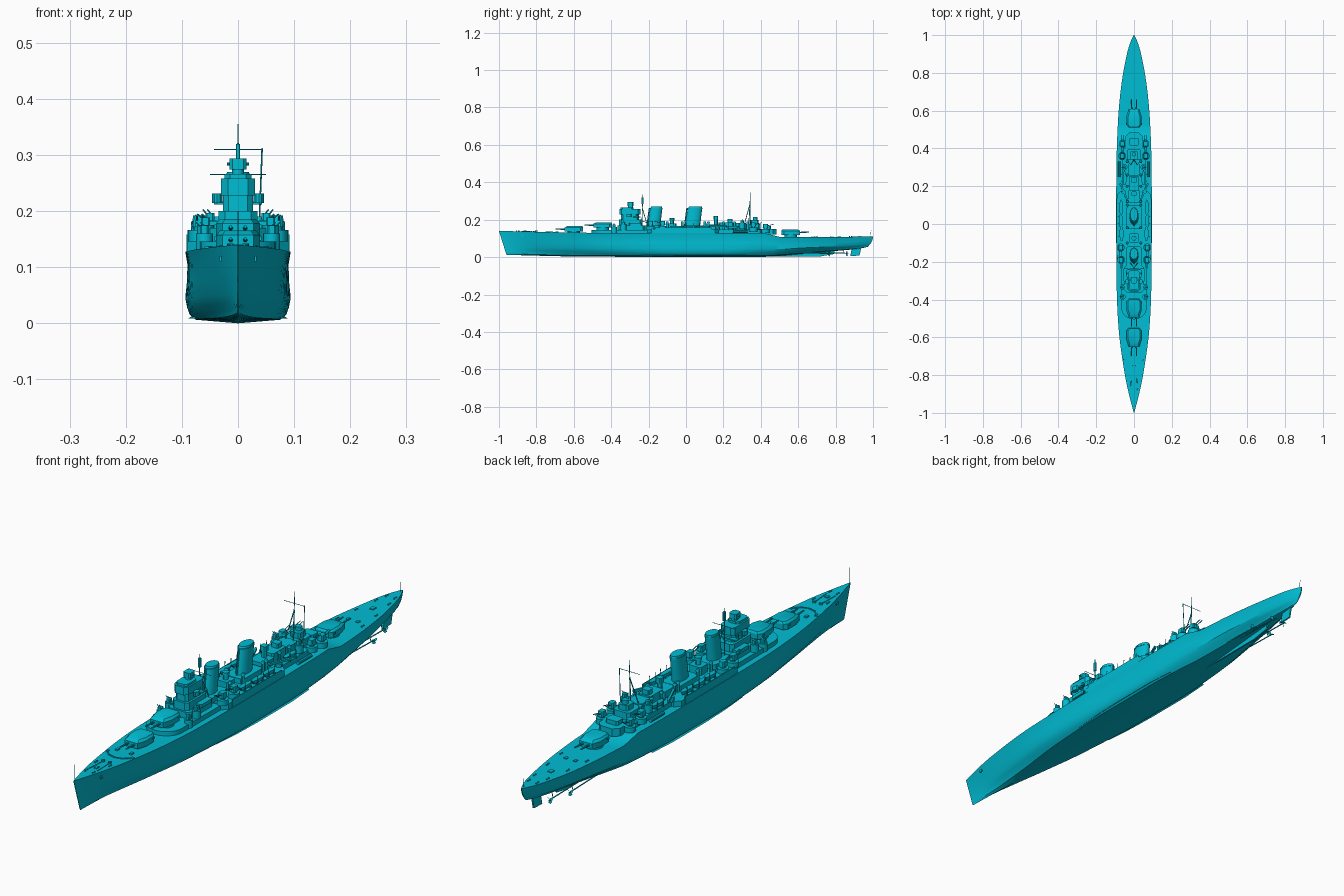
import bpy, bmesh, math
from mathutils import Vector

if "Cube" in bpy.data.objects:
    bpy.data.objects.remove(bpy.data.objects["Cube"])

PAINT = bpy.data.materials.new("cyan_paint")
PAINT.diffuse_color = (0.0, 0.51, 0.66, 1)
PAINT.use_nodes = True
PAINT.node_tree.nodes["Principled BSDF"].inputs["Base Color"].default_value = PAINT.diffuse_color


def make(name, verts, faces):
    me = bpy.data.meshes.new(name)
    me.from_pydata([tuple(v) for v in verts], [], faces)
    bm = bmesh.new()
    bm.from_mesh(me)
    bmesh.ops.recalc_face_normals(bm, faces=bm.faces)
    bm.to_mesh(me)
    bm.free()
    me.materials.append(PAINT)
    ob = bpy.data.objects.new(name, me)
    bpy.context.collection.objects.link(ob)
    return ob


def prism(name, pts, z0, z1, top=1.0, shift=0.0):
    """Extrude a plan outline upward; the top can shrink and slide along y."""
    n = len(pts)
    cx, cy = sum(p[0] for p in pts) / n, sum(p[1] for p in pts) / n
    v = [(x, y, z0) for x, y in pts]
    v += [(cx + (x - cx) * top, cy + (y - cy) * top + shift, z1) for x, y in pts]
    return make(name, v, skin(n))


def skin(n):
    """Faces of a tube with two n-sided ends."""
    return [tuple(range(n)), tuple(range(n, 2 * n))] + [(i, (i + 1) % n, n + (i + 1) % n, n + i) for i in range(n)]


def box(name, x, y, hx, hy, z0, z1, cut=0.0, top=1.0, shift=0.0):
    """Box with optional chamfered plan corners."""
    q = [(hx - cut, -hy), (hx, -hy + cut), (hx, hy - cut), (hx - cut, hy)] if cut else [(hx, -hy), (hx, hy)]
    q += [(-a, b) for a, b in reversed(q)]
    return prism(name, [(x + a, y + b) for a, b in q], z0, z1, top, shift)


def oval(name, x, y, rx, ry, z0, z1, n=24, top=1.0, shift=0.0):
    a = [2 * math.pi * i / n for i in range(n)]
    return prism(name, [(x + rx * math.cos(t), y + ry * math.sin(t)) for t in a], z0, z1, top, shift)


def tube(name, p, q, r, r2=None, n=8):
    p, q = Vector(p), Vector(q)
    d = (q - p).normalized()
    u = d.orthogonal().normalized()
    w = d.cross(u)
    ring = [u * math.cos(2 * math.pi * i / n) + w * math.sin(2 * math.pi * i / n) for i in range(n)]
    return make(name, [p + k * r for k in ring] + [q + k * (r if r2 is None else r2) for k in ring], skin(n))


def interp(keys, y, smooth=True):
    i = max(0, min(len(keys) - 2, sum(k[0] <= y for k in keys) - 1))
    (a, va), (b, vb) = keys[i], keys[i + 1]
    t = (y - a) / (b - a)
    if not smooth or va == vb:
        return va + (vb - va) * t
    slope = lambda j: ((keys[min(j + 1, len(keys) - 1)][1] - keys[max(j - 1, 0)][1])
                       / (keys[min(j + 1, len(keys) - 1)][0] - keys[max(j - 1, 0)][0]))
    h = b - a
    return ((2*t**3 - 3*t*t + 1) * va + (t**3 - 2*t*t + t) * h * slope(i)
            + (3*t*t - 2*t**3) * vb + (t**3 - t*t) * h * slope(i + 1))


# Hull: half-breadths at deck, bulge and bilge, plus keel and deck heights
DECK = [(-1, .001), (-.9, .027), (-.8, .048), (-.6, .077), (-.4, .09), (-.1, .094), (.2, .094),
        (.4, .091), (.6, .081), (.75, .065), (.87, .044), (.95, .024), (1, .002)]
BULGE = [(-1, .001), (-.9, .013), (-.8, .028), (-.6, .06), (-.4, .083), (-.1, .094), (.2, .094),
         (.4, .089), (.6, .073), (.75, .054), (.87, .034), (.95, .018), (1, .002)]
BILGE = [(-1, .001), (-.8, .014), (-.6, .04), (-.4, .067), (-.1, .086), (.2, .086),
         (.4, .073), (.6, .05), (.75, .031), (.87, .018), (1, .001)]
KEEL = [(-1, .012), (-.6, .003), (0, 0), (.45, .002), (.8, .033), (.95, .045), (1, .055)]
SHEER = [(-1, .14), (-.7, .133), (-.4, .128), (.42, .128), (.5, .108), (.8, .107), (1, .111)]
deck_z = lambda y: interp(SHEER, y, False)
stations = sorted([-1 + i / 32 for i in range(65)] + [-.985, .985, .42])
verts, faces = [], []
for y in stations:
    D, M, B = (interp(k, y) for k in (DECK, BULGE, BILGE))
    z0, z1 = interp(KEEL, y, False), deck_z(y)
    half = [(.05, B * .88), (.12, B), (.22, (B + M * 1.4) / 2.4), (.35, M),
            (.6, (M + D) / 2 * .965), (.82, (M * .2 + D * .8) * .96), (1, D)]
    ring = [(-x, t) for t, x in reversed(half)] + [(0, 0)] + [(x, t) for t, x in half]
    for x, t in ring:
        rake = .04 * (1 - t) * max(0, (-y - .75) / .25) - .028 * (1 - t) ** 2 * max(0, (y - .85) / .15)
        verts.append((x, y + rake, z0 + (z1 - z0) * t))
m = 15
for s in range(len(stations) - 1):
    for i in range(m):
        j = (i + 1) % m
        faces.append((s * m + i, s * m + j, s * m + m + j, s * m + m + i))
faces += [tuple(range(m)), tuple(range(len(verts) - m, len(verts)))]
make("hull", verts, faces)


# Skeg, rudder, shafts, propellers, bilge keels
def fin(name, prof, t):
    make(name, [(sx * t, y, z) for sx in (-1, 1) for y, z in prof], skin(len(prof)))

fin("skeg", [(.4, .002), (.72, .004), (.79, .016), (.8, .045), (.4, .02)], .003)
fin("rudder", [(.878, .006), (.928, .008), (.937, .052), (.888, .052)], .003)
for s in (-1, 1):
    for x, ya, yb, zb in ((.024, .66, .855, .021), (.043, .56, .76, .019)):
        tube("propeller_shaft", (s * x, ya, .024), (s * x, yb, zb), .0022)
        tube("propeller_hub", (s * x, yb, zb), (s * x, yb + .014, zb), .004, .0015)
        tube("shaft_strut", (s * x, yb - .012, zb), (s * x * .75, yb - .012, zb + .03), .0015)
        for k in range(3):
            a = k * 2.094 + .5
            c, d = math.cos(a), math.sin(a)
            make("propeller_blade", [(s * x - d * w + c * r, yb + .005 + w, zb + c * w + d * r)
                 for w, r in ((-.002, .002), (.002, .002), (.005, .011), (0, .016), (-.005, .011))], [(0, 1, 2, 3, 4)])
    keel_pts = [(-.24, .074), (-.12, .084), (0, .088), (.2, .088), (.32, .08)]
    make("bilge_keel", [(s * (x + o), y, z) for y, x in keel_pts for o, z in ((-.008, .014), (0, .009))],
         [(2 * i, 2 * i + 1, 2 * i + 3, 2 * i + 2) for i in range(4)])


# Main twin turrets
def turret(name, y, z, d):
    half = [(.028, .05), (.039, .015), (.039, -.035), (.028, -.05)]
    out = [(a, y + d * b) for a, b in half + [(-a, b) for a, b in reversed(half)]]
    oval(name + "_barbette", 0, y, .033, .033, deck_z(y) - .005, z, 28)
    prism(name + "_house", out, z, z + .021)
    prism(name + "_roof", out, z + .021, z + .029, .82, -d * .004)
    box(name + "_rangefinder", 0, y - d * .03, .042, .006, z + .012, z + .019)
    for s in (-1, 1):
        tube(name + "_barrel", (s * .013, y + d * .04, z + .012), (s * .013, y + d * .098, z + .015), .0042, .0028, 10)

turret("fore_turret", -.6, .136, -1)
turret("raised_turret", -.445, .157, -1)
turret("aft_turret", .56, .119, 1)

# Shelter deck with rounded front, midship full-width house, aft house
arc = [(.068 * math.sin(a), -.44 - .065 * math.cos(a)) for a in (i * math.pi / 12 - math.pi / 2 for i in range(13))]
prism("shelter_deck", arc + [(.07, -.2), (-.07, -.2)], .12, .146)
box("midship_house", 0, -.015, .09, .19, .12, .149, .02)
box("waist_house", 0, .27, .06, .14, .12, .148, .015)
box("aft_house", 0, .41, .045, .075, .12, .15, .02)
for s in (-1, 1):
    box("side_bulwark", s * .0905, -.015, .0015, .15, .126, .158)
    tube("breakwater_side", (s * .058, -.712, .134), (s * .03, -.742, .135), .003, n=4)
    tube("breakwater_front", (s * .03, -.742, .135), (0, -.75, .135), .003, n=4)

# Bridge tower
box("bridge_base", 0, -.29, .05, .075, .14, .17, .015)
box("bridge_middle", 0, -.295, .035, .062, .17, .2, .012)
box("bridge_tower", 0, -.3, .027, .048, .2, .228, .01)
box("upper_bridge", 0, -.3, .03, .056, .228, .258, .012)
box("bridge_screen", 0, -.315, .024, .034, .258, .266, .01)
box("signal_platform", 0, -.262, .043, .02, .212, .217, .006)
oval("director_base", 0, -.297, .011, .014, .258, .274, 16)
box("director", 0, -.297, .015, .017, .274, .294, .005)
tube("director_rangefinder", (-.02, -.297, .284), (.02, -.297, .284), .003)
for s in (-1, 1):
    oval("bridge_wing", s * .037, -.305, .009, .014, .214, .231, 12)
    oval("signal_lamp", s * .036, -.262, .005, .005, .217, .231, 10)
    box("bridge_side_house", s * .043, -.27, .014, .035, .168, .182, .006)

# Funnels
for nm, y, ry in (("fore_funnel", -.172, .034), ("aft_funnel", .035, .04)):
    box(nm + "_casing", 0, y, .04, ry + .022, .145, .168, .01)
    oval(nm, 0, y, .023, ry, .165, .262, 32, .97, .013)
    oval(nm + "_cap", 0, y + .013, .0235, ry, .258, .263, 32)
    oval(nm + "_rim", 0, y + .014, .021, ry - .003, .263, .27, 32, .94, .001)
    tube(nm + "_steam_pipe", (0, y - ry - .003, .165), (0, y - ry + .01, .262), .003)

# Between and behind the funnels
box("searchlight_house", 0, -.075, .026, .024, .145, .18, .006)
oval("searchlight_tower", 0, -.075, .01, .01, .18, .197, 12)
oval("searchlight", 0, -.075, .013, .013, .197, .208, 12)
box("engine_room_house", 0, .145, .032, .035, .145, .175, .006)
oval("aa_director_base", 0, .16, .01, .01, .175, .2, 12)
box("aa_director", 0, .16, .012, .012, .2, .219, .004)
box("boat_deck_house", 0, .215, .027, .04, .145, .186, .006)
box("boat_deck_roof_vent", 0, .235, .015, .014, .186, .204, .003)
box("aft_control_house", 0, .29, .032, .032, .145, .182, .008)
box("aft_control_platform", 0, .36, .036, .038, .145, .178, .01)
box("aft_control_top", 0, .365, .021, .022, .178, .199, .006)
oval("aft_director", 0, .37, .012, .012, .199, .214, 12)
box("aft_deck_lockers", 0, .435, .026, .02, .15, .166, .006)


# Secondary guns, light guns, boats, catapults, vents
def twin_gun(s, x, y, z, aim):
    oval("gun_platform", s * x, y, .02, .022, z - .02, z, 16)
    oval("gun_pedestal", s * x, y, .01, .01, z, z + .008, 12)
    box("gun_shield", s * x, y, .012, .015, z + .006, z + .026, .004, .85)
    for k in (-.005, .005):
        tube("gun_barrel", (s * x + k, y + aim * .008, z + .017), (s * x + k, y + aim * .046, z + .026), .0018, n=6)

def light_gun(s, x, y, z):
    oval("light_gun_tub", s * x, y, .015, .016, z - .03, z, 14)
    box("light_gun_mount", s * x, y, .008, .009, z, z + .014, .003)
    for k in (-.004, .004):
        tube("light_gun_barrel", (s * x + k, y, z + .01), (s * x * 1.18 + k, y, z + .02), .0014, n=6)

for s in (-1, 1):
    for x, y, z, aim in ((.068, -.19, .166, -1), (.07, -.125, .166, -1), (.062, .36, .158, 1), (.06, .425, .15, 1)):
        twin_gun(s, x, y, z, aim)
    for x, y, z in ((.058, -.335, .175), (.06, -.385, .16), (.05, .3, .183)):
        light_gun(s, x, y, z)
    for y, x in ((-.05, .066), (.02, .07), (.09, .068), (.245, .05)):
        side = [(.005, -.026), (.007, -.014), (.007, .014), (.004, .024)]
        plan = side + [(0, .03)] + [(-a, b) for a, b in reversed(side)]
        prism("ship_boat", [(s * x + a, y + b) for a, b in plan], .153, .167, 1.35)
        for k in (-.018, .018):
            box("boat_cradle", s * x, y + k, .009, .002, .146, .156)
            tube("boat_davit", (s * (x + .014), y + k, .146), (s * (x + .012), y + k, .182), .0013, n=6)
    tube("catapult", (s * .035, .125, .166), (s * .074, .215, .166), .006, n=4)
    oval("catapult_pivot", s * .055, .17, .012, .012, .145, .163, 12)
    tube("torpedo_tubes", (s * .079, .25, .137), (s * .079, .33, .137), .007, n=10)
    for y in (-.1, -.02, .1, .12, .2, .26, .33):
        oval("vent_trunk", s * .036, y, .005, .006, .145, .183, 10)
        oval("vent_cowl", s * .036, y, .008, .008, .183, .19, 10, .7)
    for y, x in ((-.9, .016), (-.82, .03), (-.72, .05), (.68, .055), (.78, .043), (.88, .028), (.93, .018)):
        for k in (-.006, .006):
            oval("bollard", s * x, y + k, .003, .003, deck_z(y) - .002, deck_z(y) + .004, 8)
    oval("capstan", s * .014, -.8, .006, .006, .13, .142, 12)
    tube("anchor_chain", (s * .014, -.8, .136), (s * .018, -.88, .138), .0015, n=6)
    box("anchor", s * .031, -.875, .002, .006, .11, .12)
    box("deck_hatch", s * .02, .7, .006, .007, .1, .111)
    box("deck_locker", s * .03, -.69, .005, .008, .125, .138)
box("stern_hatch", 0, .82, .008, .01, .1, .111)
box("bow_hatch", 0, -.86, .006, .008, .13, .141)

# Masts, yards, aerials, flagstaffs
tube("foremast", (0, -.235, .16), (0, -.232, .335), .003, .0012)
tube("mainmast", (0, .335, .15), (0, .345, .355), .003, .001)
for s in (-1, 1):
    tube("foremast_leg", (s * .02, -.205, .165), (0, -.233, .26), .002)
    tube("mainmast_leg", (s * .022, .305, .15), (0, .342, .285), .002)
tube("fore_yard", (-.05, -.233, .265), (.05, -.233, .265), .001)
tube("main_yard", (-.043, .343, .31), (.043, .343, .31), .001)
box("foremast_lookout", 0, -.233, .004, .005, .285, .32, .001)
tube("hanging_aerial", (.043, .343, .312), (.038, .345, .18), .0014)
tube("bow_jackstaff", (0, -.992, .135), (0, -.992, .2), .0009, n=6)
tube("stern_flagstaff", (0, .985, .105), (0, .99, .145), .0009, n=6)

# Smooth shading with sharp edges kept
for ob in bpy.context.scene.objects:
    ob.select_set(True)
    bpy.context.view_layer.objects.active = ob
bpy.ops.object.shade_smooth_by_angle(angle=math.radians(30))
